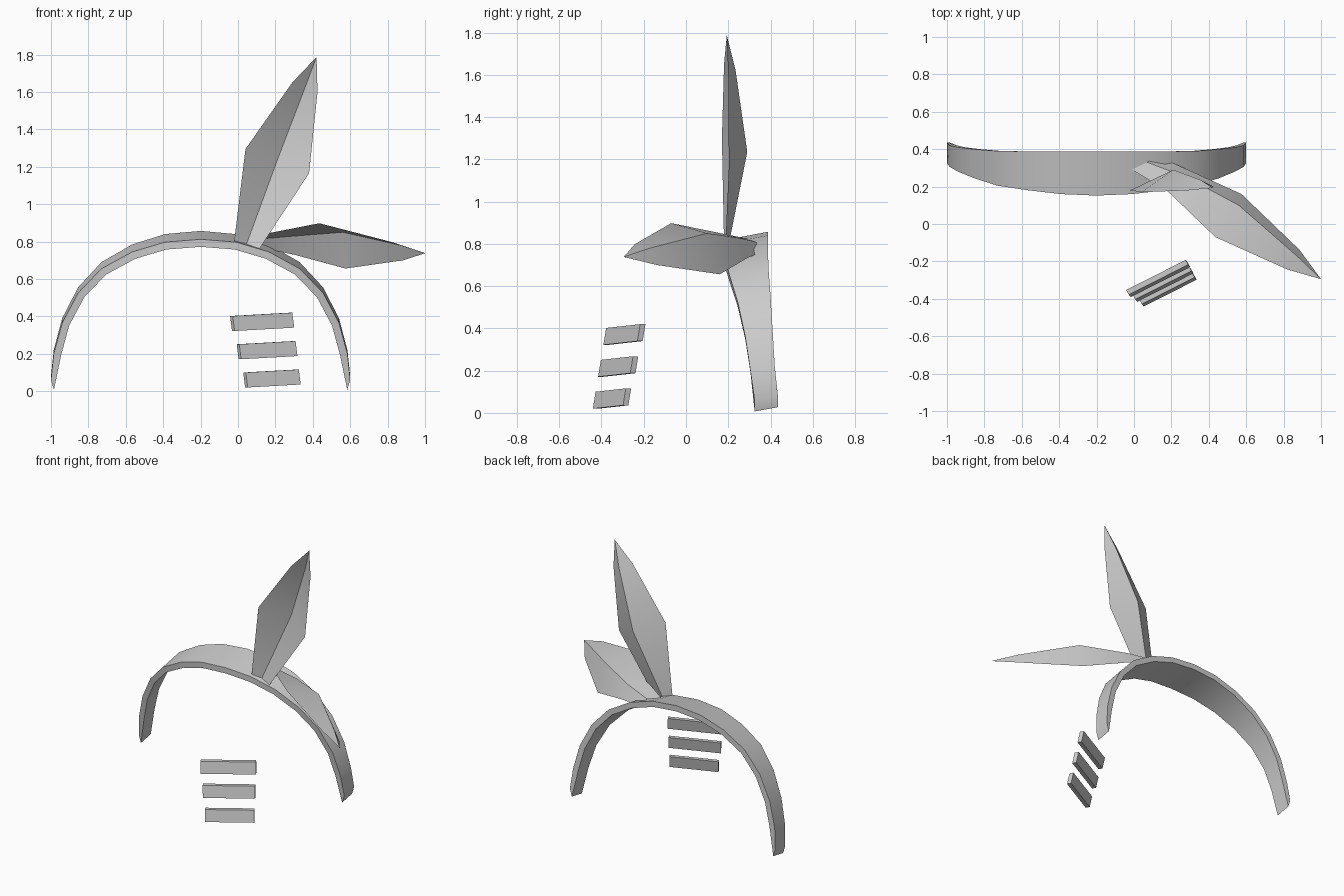
import bpy, bmesh
from mathutils import Vector

if "Cube" in bpy.data.objects:
    bpy.data.objects.remove(bpy.data.objects["Cube"])

grey = bpy.data.materials.new("plain grey")
grey.diffuse_color = (0.6, 0.6, 0.6, 1)
grey.use_nodes = True
grey.node_tree.nodes["Principled BSDF"].inputs["Base Color"].default_value = grey.diffuse_color


def make(name, verts, faces, smooth=True):
    mesh = bpy.data.meshes.new(name)
    mesh.from_pydata([tuple(v) for v in verts], [], faces)
    bm = bmesh.new()
    bm.from_mesh(mesh)
    bmesh.ops.recalc_face_normals(bm, faces=bm.faces)
    bm.to_mesh(mesh)
    bm.free()
    mesh.materials.append(grey)
    ob = bpy.data.objects.new(name, mesh)
    bpy.context.collection.objects.link(ob)
    if smooth:
        bpy.ops.object.select_all(action='DESELECT')
        ob.select_set(True)
        bpy.context.view_layer.objects.active = ob
        bpy.ops.object.shade_smooth_by_angle(angle=0.5)
    return ob


# Headband: half arch stations (offset from middle, height, front y, back y, front drop)
CX, THICK = -0.2, 0.04
half = [(0.80, 0.08, 0.325, 0.435, 0.02), (0.785, 0.22, 0.305, 0.42, 0.02),
        (0.74, 0.39, 0.28, 0.41, 0.025), (0.655, 0.555, 0.245, 0.40, 0.03),
        (0.53, 0.69, 0.205, 0.39, 0.035), (0.365, 0.785, 0.18, 0.388, 0.04),
        (0.19, 0.84, 0.16, 0.387, 0.043), (0.0, 0.857, 0.152, 0.387, 0.045)]
stations = [(-s[0],) + s[1:] for s in half] + half[-2::-1]
verts, faces = [], []
n = len(stations)
for i, (x, z, yf, yb, drop) in enumerate(stations):
    if i in (0, n - 1):        # slanted ends
        inward = Vector((0.016 if x < 0 else -0.016, 0, -0.053))
    else:
        a, b = stations[i - 1], stations[i + 1]
        t = Vector((b[0] - a[0], 0, b[1] - a[1])).normalized()
        inward = Vector((t.z, 0, -t.x)) * THICK
    front, back = Vector((CX + x, yf, z - drop)), Vector((CX + x, yb, z))
    verts += [front, back, back + inward, front + inward]
for i in range(n - 1):
    for k in range(4):
        a, b = i * 4 + k, i * 4 + (k + 1) % 4
        faces.append((a, b, b + 4, a + 4))
faces += [(3, 2, 1, 0), tuple(range(4 * n - 4, 4 * n))]
make("headband", verts, faces)


# Ears: folded leaf sheets, rows of (edge, crease, edge) closing on a tip
def leaf(name, rows, tip):
    v = [p for row in rows for p in row] + [tip]
    f = []
    for r in range(len(rows) - 1):
        for c in range(2):
            a = r * 3 + c
            f.append((a, a + 1, a + 4, a + 3))
    last = len(rows) * 3 - 3
    f += [(last, last + 1, len(v) - 1), (last + 1, last + 2, len(v) - 1)]
    make(name, v, f)


leaf("upright_ear",
     [[(-0.02, 0.18, 0.805), (0.045, 0.20, 0.785), (0.115, 0.185, 0.762)],
      [(0.04, 0.17, 1.295), (0.21, 0.29, 1.235), (0.38, 0.203, 1.165)],
      [(0.29, 0.18, 1.65), (0.357, 0.235, 1.62), (0.425, 0.20, 1.60)]],
     (0.42, 0.193, 1.787))
leaf("folded_ear",
     [[(-0.01, 0.29, 0.825), (0.07, 0.33, 0.81), (0.13, 0.36, 0.765)],
      [(0.18, 0.175, 0.848), (0.28, 0.25, 0.828), (0.30, 0.285, 0.73)],
      [(0.435, -0.07, 0.898), (0.56, 0.10, 0.85), (0.575, 0.16, 0.656)],
      [(0.82, -0.243, 0.798), (0.87, -0.17, 0.78), (0.885, -0.138, 0.70)]],
     (1.0, -0.295, 0.738))

# Three slim slanted bars, each shorter and lower than the last
for i in range(3):
    length = 0.325 - 0.018 * i
    o = Vector((-0.042 + 0.035 * i, -0.353 - 0.025 * i, 0.402 - 0.151 * i))
    along = Vector((0.89, 0.45, 0.05)) * length / 0.89 * 0.98
    deep, down = Vector((0.014, -0.025, 0.0)), Vector((0.01, -0.013, -0.08))
    v = [o + along * a + deep * d + down * h
         for a in (0, 1) for d in (0, 1) for h in (0, 1)]
    make(f"whisker_bar_{i + 1}", v,
         [(0, 1, 3, 2), (4, 6, 7, 5), (0, 4, 5, 1),
          (2, 3, 7, 6), (0, 2, 6, 4), (1, 5, 7, 3)], smooth=False)
